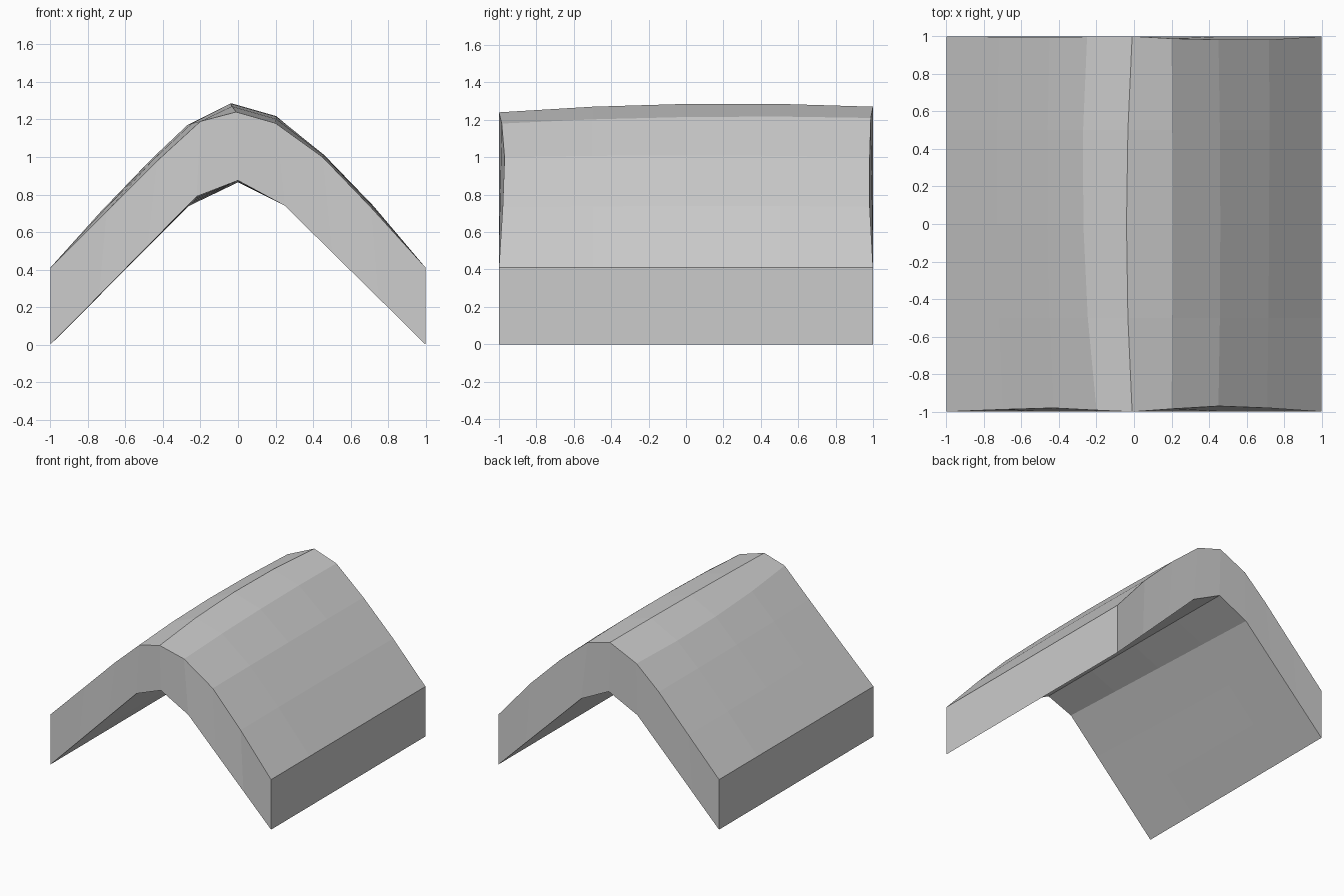
import bpy, bmesh

if "Cube" in bpy.data.objects:
    bpy.data.objects.remove(bpy.data.objects["Cube"])

# Outer profiles (x, z) at the front, middle and back, left to right
outer = [
    [(-1, .41), (-.70, .71), (-.43, .98), (-.20, 1.19), (-.01, 1.24),
     (.20, 1.18), (.45, 1.0), (.71, .73), (1, .41)],
    [(-1, .41), (-.73, .71), (-.46, .99), (-.27, 1.17), (-.04, 1.285),
     (.205, 1.215), (.46, 1.01), (.72, .74), (1, .41)],
    [(-1, .41), (-.72, .70), (-.45, .98), (-.25, 1.16), (-.01, 1.27),
     (.20, 1.21), (.45, 1.0), (.72, .735), (1, .41)],
]
# Matching underside profiles
inner = [
    [(-1, 0), (-.74, .263), (-.48, .527), (-.22, .79), (0, .875),
     (.25, .74), (.5, .493), (.75, .247), (1, 0)],
    [(-1, 0), (-.75, .25), (-.5, .505), (-.24, .765), (0, .872),
     (.25, .74), (.5, .493), (.75, .247), (1, 0)],
    [(-1, 0), (-.755, .245), (-.51, .49), (-.26, .74), (0, .865),
     (.25, .74), (.5, .493), (.75, .247), (1, 0)],
]
# How far the upper edge of each end face is pulled inward
front_dent = [0, .012, .02, .008, 0, .015, .03, .02, 0]
back_dent = [0, .003, .005, .002, 0, .012, .018, .018, 0]


def blend(sections, i, t):
    a, b, c = (s[i] for s in sections)
    w = (t * (t - 1) / 2, 1 - t * t, t * (t + 1) / 2)
    return [a[k] * w[0] + b[k] * w[1] + c[k] * w[2] for k in (0, 1)]


bm = bmesh.new()
rings = []
for t in (-1, -.5, 0, .5, 1):
    top, under = [], []
    for i in range(9):
        y = t
        if t == -1:
            y += front_dent[i]
        if t == 1:
            y -= back_dent[i]
        x, z = blend(outer, i, t)
        top.append(bm.verts.new((x, y, z)))
        x, z = blend(inner, i, t)
        under.append(bm.verts.new((x, t, z)))
    rings.append(top + under[::-1])

# Skin around the arch
for a, b in zip(rings, rings[1:]):
    for i in range(18):
        j = (i + 1) % 18
        bm.faces.new((a[i], a[j], b[j], b[i]))

# End faces as strips between the upper and lower profile
for r in (rings[0], rings[-1]):
    for i in range(8):
        bm.faces.new((r[i], r[i + 1], r[16 - i], r[17 - i]))

bmesh.ops.recalc_face_normals(bm, faces=bm.faces)
mesh = bpy.data.meshes.new("ridge_cap")
bm.to_mesh(mesh)
bm.free()
bpy.context.collection.objects.link(bpy.data.objects.new("ridge_cap", mesh))
